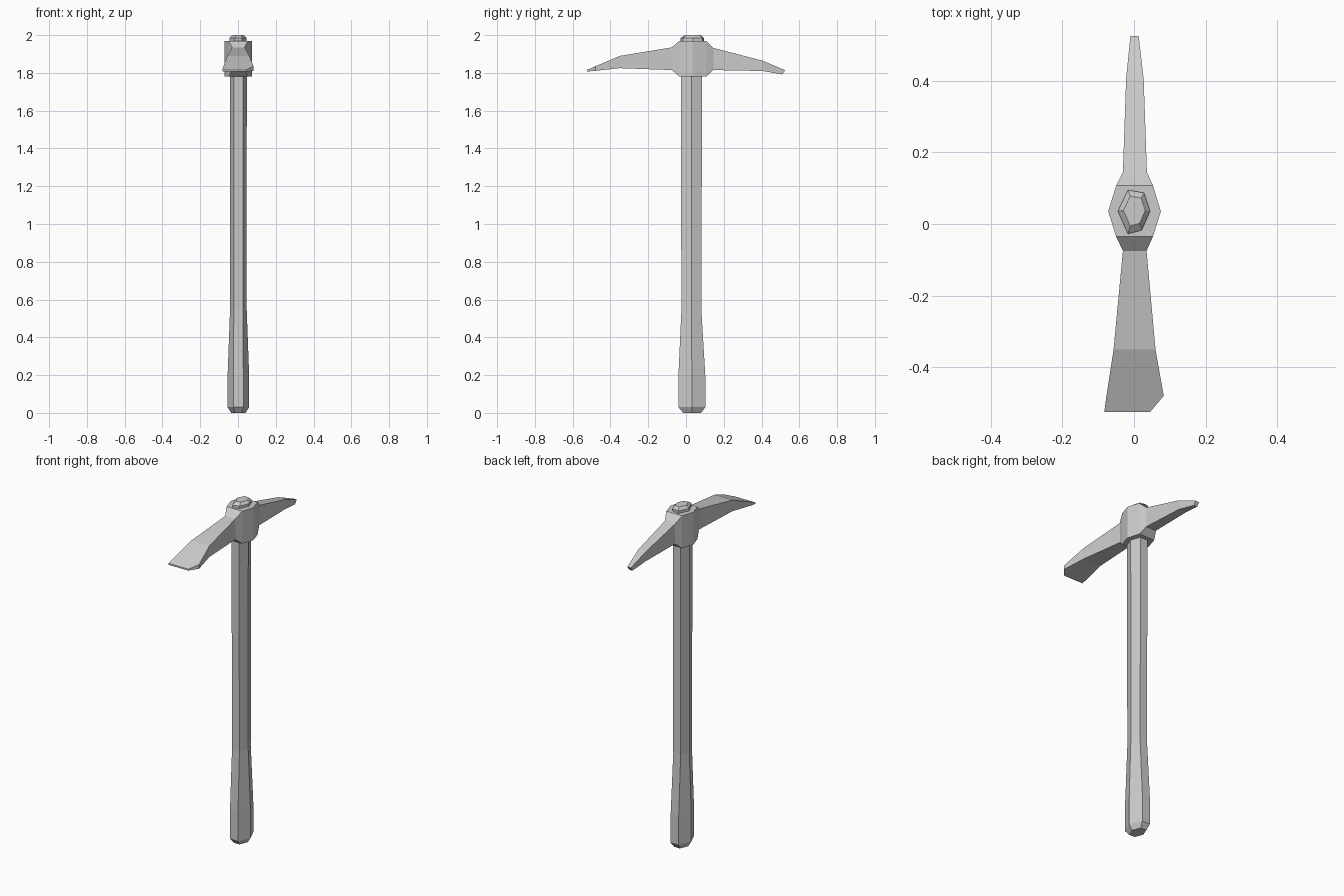
import bpy
import bmesh
from mathutils import Vector

cube = bpy.data.objects.get("Cube")
if cube:
    bpy.data.objects.remove(cube, do_unlink=True)

# One plain grey for the whole tool
grey = bpy.data.materials.new("plain_grey")
grey.use_nodes = True
colour = (0.6, 0.6, 0.6, 1)
grey.diffuse_color = colour
shader = next(n for n in grey.node_tree.nodes if n.type == "BSDF_PRINCIPLED")
shader.inputs["Base Color"].default_value = colour


def loft(name, rings):
    """Skin a list of matching point rings and cap both ends."""
    bm = bmesh.new()
    loops = [[bm.verts.new(p) for p in ring] for ring in rings]
    for a, b in zip(loops, loops[1:]):
        for i in range(len(a)):
            j = (i + 1) % len(a)
            bm.faces.new((a[i], a[j], b[j], b[i]))
    bm.faces.new(loops[0])
    bm.faces.new(loops[-1])
    bmesh.ops.recalc_face_normals(bm, faces=bm.faces)
    mesh = bpy.data.meshes.new(name)
    bm.to_mesh(mesh)
    bm.free()
    mesh.materials.append(grey)
    obj = bpy.data.objects.new(name, mesh)
    bpy.context.collection.objects.link(obj)
    return obj


def hexagon(z, half_x, flat, y0, y1):
    """Six-sided handle section, pointed left and right."""
    mid, cx = (y0 + y1) / 2, 0.002
    return [(cx - half_x, mid, z), (cx - flat, y0, z), (cx + flat, y0, z),
            (cx + half_x, mid, z), (cx + flat, y1, z), (cx - flat, y1, z)]


def rectangle(y, x0, x1, z0, z1, lean=0):
    """Head section across the arms; lean pulls the lower edge back."""
    return [(x0, y - lean, z0), (x1, y - lean, z0), (x1, y, z1), (x0, y, z1)]


# Handle: bevelled butt, swollen grip, straight shaft
loft("handle", [
    hexagon(0.0, 0.038, 0.018, -0.015, 0.08),
    hexagon(0.03, 0.057, 0.026, -0.04, 0.102),
    hexagon(0.2, 0.057, 0.026, -0.04, 0.102),
    hexagon(0.55, 0.044, 0.024, -0.024, 0.081),
    hexagon(1.37, 0.044, 0.024, -0.027, 0.084),
    hexagon(1.82, 0.045, 0.024, -0.027, 0.084),
])

# Head: chipped adze blade, six-sided hub, narrow pick
loft("pick_head", [
    rectangle(-0.525, -0.083, 0.045, 1.807, 1.816),
    rectangle(-0.48, -0.077, 0.083, 1.811, 1.835),
    rectangle(-0.35, -0.057, 0.06, 1.825, 1.89),
    rectangle(-0.075, -0.031, 0.035, 1.815, 1.935),
    rectangle(-0.035, -0.05, 0.053, 1.78, 1.97),
    rectangle(0.035, -0.072, 0.075, 1.78, 1.97),
    rectangle(0.107, -0.05, 0.053, 1.78, 1.97),
    rectangle(0.145, -0.031, 0.036, 1.815, 1.932),
    rectangle(0.405, -0.022, 0.027, 1.81, 1.865),
    rectangle(0.525, -0.01, 0.013, 1.792, 1.814, 0.015),
])

# Handle end showing through the hub, with a chamfered uneven top
outline = [(-0.045, 0.036), (-0.017, -0.028), (0.022, -0.017),
           (0.045, 0.036), (0.028, 0.087), (-0.017, 0.095)]
centre = Vector((0.003, 0.042))


def peg_ring(z, scale):
    return [(*(centre + (Vector(p) - centre) * scale), z) for p in outline]


loft("handle_end", [peg_ring(1.94, 1), peg_ring(1.985, 1), peg_ring(2.0, 0.68)])
